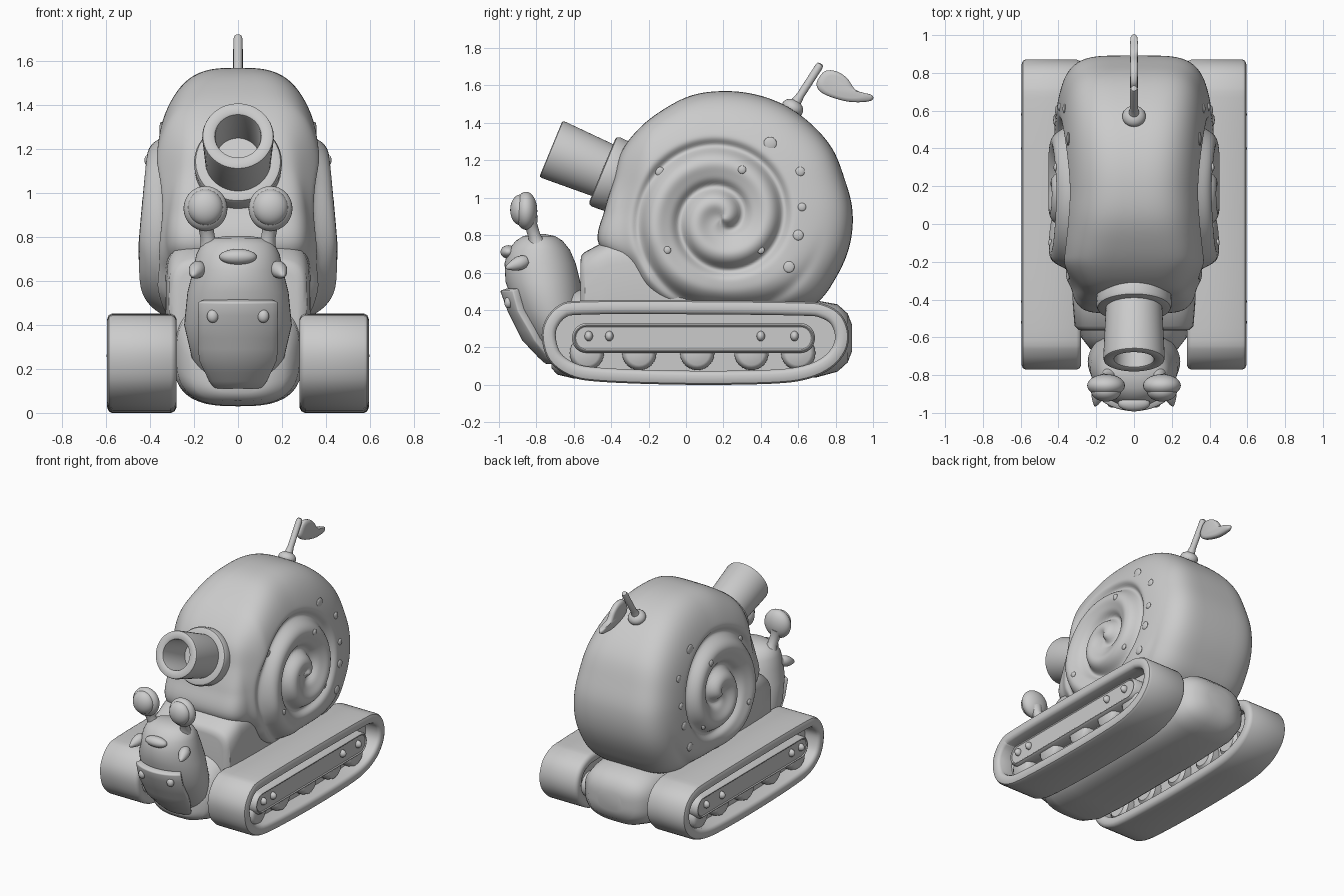
import bpy, bmesh
from math import sin, cos, pi, exp, sqrt, atan2, hypot, radians
from mathutils import Vector, Matrix

if "Cube" in bpy.data.objects:
    bpy.data.objects.remove(bpy.data.objects["Cube"])


# ---------- helpers ----------
def finish(name, bm, mirror=False, angle=40):
    bmesh.ops.recalc_face_normals(bm, faces=bm.faces)
    me = bpy.data.meshes.new(name)
    bm.to_mesh(me)
    bm.free()
    me.shade_smooth()
    me.set_sharp_from_angle(angle=radians(angle))
    ob = bpy.data.objects.new(name, me)
    bpy.context.collection.objects.link(ob)
    if mirror:
        ob.modifiers.new("mirror", 'MIRROR').use_clip = True
    return ob


def loft(name, loops, closed=True, cap_start=True, cap_end=True, **kw):
    bm = bmesh.new()
    rows = [[bm.verts.new(p) for p in loop] for loop in loops]
    n = len(rows[0])
    for a, b in zip(rows, rows[1:]):
        for i in range(n if closed else n - 1):
            j = (i + 1) % n
            bm.faces.new((a[i], a[j], b[j], b[i]))
    if closed and cap_start:
        bm.faces.new(rows[0])
    if closed and cap_end:
        bm.faces.new(rows[-1])
    return finish(name, bm, **kw)


def ball(name, centre, radii, tilt=0, **kw):
    bm = bmesh.new()
    bmesh.ops.create_uvsphere(bm, u_segments=28, v_segments=16, radius=1)
    m = Matrix.Translation(centre) @ Matrix.Rotation(tilt, 4, 'X') @ Matrix.Diagonal((*radii, 1))
    bmesh.ops.transform(bm, matrix=m, verts=bm.verts)
    return finish(name, bm, **kw)


def turned(name, start, axis, profile, n=40, **kw):
    """Surface turned about an axis; profile = (distance, radius)."""
    axis = Vector(axis).normalized()
    u = axis.orthogonal().normalized()
    v = axis.cross(u)
    loops = [[Vector(start) + axis * d + (u * cos(2 * pi * i / n) + v * sin(2 * pi * i / n)) * r
              for i in range(n)] for d, r in profile]
    return loft(name, loops, **kw)


def spline(pts, n):
    """Closed Catmull-Rom through numbers or vectors."""
    out, k = [], len(pts)
    for i in range(k):
        a, b, c, d = (pts[(i + j) % k] for j in (-1, 0, 1, 2))
        for s in range(n):
            t = s / n
            out.append(0.5 * (b * 2 + (c - a) * t + (a * 2 - b * 5 + c * 4 - d) * t * t
                              + (b * 3 - a - c * 3 + d) * t ** 3))
    return out


def step(a, b, x):
    t = min(1, max(0, (x - a) / (b - a)))
    return t * t * (3 - 2 * t)


# ---------- shell: rounded disc with a carved spiral on each side ----------
CY, CZ = 0.2, 0.93
RADII = spline([.69, .67, .67, .66, .653, .645, .64, .64, .63, .63, .63, .61, .637, .69, .60, .60,
                .60, .58, .56, .58, .64, .70, .70, .70], 8)
NA = len(RADII)


def spiral_relief(y, z):
    """Groove with a raised whorl on its inner side, along r = 0.11 + 0.22 * turns."""
    y, z = y - 0.19, z - 0.89
    r, turn = hypot(y, z), (atan2(z, y) / (2 * pi)) % 1
    h = 0
    for m in range(-1, 4):
        end = m + turn
        d = r - 0.11 - 0.22 * end
        k = step(-0.4, 0, end) * (1 - step(1.65, 2.0, end))
        h += k * (0.034 * exp(-((d + 0.09) / 0.06) ** 2) - 0.045 * exp(-(d / 0.032) ** 2))
    return h


def shell_point(a, s):
    rim = RADII[round(a / (2 * pi) * NA) % NA]
    y, z = CY + rim * s * cos(a), CZ + rim * s * sin(a)
    n = 3.2 + (3.5 if cos(a) < 0 else 1.5) * cos(a) ** 2
    width = 0.405 * (1 + 0.22 * (CZ - z)) * (1 - 0.17 * step(-0.18, -0.36, y))
    x = width * max(0, 1 - s ** n) ** (1 / n)
    return Vector((x + (1 - s ** 8) * spiral_relief(y, z), y, z))


M = 72
levels = [1 - (1 - max(j, 0.2) / M) ** 1.6 for j in range(M + 1)]
loft("shell", [[shell_point(2 * pi * i / NA, s) for i in range(NA)] for s in levels],
     cap_end=False, mirror=True, angle=70)

# bumps on the whorls
for y, z, r in ((.45, 1.29, .035), (.61, 1.14, .025), (.62, .95, .022), (.6, .8, .028), (.55, .63, .03),
                (.3, 1.15, .022), (-.14, 1.14, .025), (.4, .72, .02), (-.1, .72, .02)):
    a = atan2(z - CZ, y - CY) % (2 * pi)
    s = hypot(y - CY, z - CZ) / RADII[round(a / (2 * pi) * NA) % NA]
    ball("shell_bump", shell_point(a, s), (.01, r, r), mirror=True)


# ---------- hull and shoulders ----------
def section(y, w, z0, z1, p=0.7, n=48):
    def pw(c):
        return abs(c) ** p * (1 if c > 0 else -1)
    return [(w * pw(cos(2 * pi * i / n)), y, (z0 + z1) / 2 + (z1 - z0) / 2 * pw(sin(2 * pi * i / n)))
            for i in range(n)]


loft("hull", [section(*q) for q in (
    (-.72, .10, .09, .20), (-.69, .21, .055, .32), (-.6, .28, .033, .5), (-.4, .3, .03, .55),
    (.3, .295, .03, .5), (.7, .28, .04, .45), (.81, .255, .07, .43), (.865, .19, .12, .38),
    (.888, .1, .18, .32))], angle=60)
loft("shoulders", [section(*q, p=0.42) for q in (
    (-.565, .27, .32, .66), (-.56, .295, .3, .69), (-.54, .315, .3, .71), (-.42, .325, .3, .775),
    (-.25, .33, .3, .8), (.0, .33, .3, .7))])

# ---------- head: stacked ovals (z, centre y, half depth, half width) ----------
HEAD = [(.10, -.60, .08, .10), (.15, -.62, .12, .15), (.25, -.68, .155, .21), (.4, -.73, .18, .245),
        (.55, -.765, .2, .23), (.65, -.78, .19, .205), (.72, -.785, .165, .19), (.77, -.785, .125, .165),
        (.795, -.785, .085, .12), (.806, -.785, .03, .045)]
loft("head", [[(w * cos(2 * pi * i / 48), y + d * sin(2 * pi * i / 48), z) for i in range(48)]
              for z, y, d, w in HEAD], angle=70)


def head_at(z):
    for a, b in zip(HEAD, HEAD[1:]):
        if z <= b[0]:
            t = (z - a[0]) / (b[0] - a[0])
            return [p + (q - p) * t for p, q in zip(a, b)]


# chest plate follows the front of the head
rows = []
for z in (.125, .16, .2, .25, .3, .35, .4, .45, .51):
    _, y, d, w = head_at(z)
    half = min(.172, .8 * w)
    rows.append([(half * t, y - .022 - d * sqrt(1 - (half * t / w) ** 2), z)
                 for t in [i / 6 - 1 for i in range(13)]])
plate = loft("chest_plate", rows, closed=False)
mod = plate.modifiers.new("thickness", 'SOLIDIFY')
mod.thickness, mod.offset = 0.045, 0
bev = plate.modifiers.new("bevel", 'BEVEL')
bev.width, bev.segments = 0.008, 2

# face details
ball("plate_rivet", (.115, -.95, .44), (.026, .022, .03), mirror=True)
ball("mouth", (0, -.95, .71), (.085, .042, .036))
turned("feeler", (.175, -.85, .665), (.03, -.11, -.04),
       [(0, .025), (.02, .036), (.05, .038), (.08, .03), (.11, .016), (.125, .005)], n=20, mirror=True, angle=60)
turned("eye_stalk", (.125, -.79, .73), (.03, -.05, .16),
       [(0, .06), (.03, .042), (.07, .033), (.13, .034), (.17, .05)], n=20, mirror=True, angle=60)
ball("eye", (.148, -.855, .93), (.1, .06, .102), mirror=True)
ball("eye_lens", (.148, -.885, .935), (.08, .055, .082), mirror=True)

# ---------- cannon ----------
AXIS = (0, -.92, .38)
turned("cannon_collar", (0, -.30, 1.085), AXIS,
       [(0, .19), (.08, .197), (.14, .2), (.155, .193), (.16, .18), (.16, .14)], n=48)
turned("cannon_barrel", (0, -.36, 1.112), AXIS,
       [(0, .145), (.1, .15), (.375, .163), (.388, .16), (.392, .153), (.392, .115), (.386, .106),
        (.375, .103), (.12, .1)], n=48)

# ---------- stem and leaf flag ----------
ball("stem_base", (0, .57, 1.48), (.062, .06, .045), tilt=-.5)
turned("stem", (0, .575, 1.49), (0, .145, .225),
       [(0, .036), (.03, .027), (.07, .021), (.25, .021), (.265, .017), (.27, .008)], n=20)
LEAF = spline([Vector(p) for p in ((.70, 1.62), (.74, 1.675), (.80, 1.677), (.86, 1.64), (.91, 1.575),
                                   (.995, 1.548), (.985, 1.517), (.88, 1.512), (.77, 1.54), (.71, 1.575))], 5)
mid = Vector((.82, 1.59))
loft("leaf_flag", [[(x, *(mid + (p - mid) * f)) for p in LEAF] for x, f in
                   ((-.022, .7), (-.018, .92), (-.008, 1), (.008, 1), (.018, .92), (.022, .7))], angle=60)

# ---------- tracks ----------
BELT = spline([Vector(p) for p in (
    (-.55, .45), (-.68, .425), (-.755, .34), (-.77, .24), (-.73, .125), (-.62, .045), (-.45, .015),
    (0, 0), (.45, .005), (.65, .03), (.78, .09), (.855, .18), (.87, .28), (.83, .375), (.74, .43),
    (.6, .445), (0, .452))], 4)


def belt_loop(x, inset):
    out = []
    for i, p in enumerate(BELT):
        t = (BELT[(i + 1) % len(BELT)] - BELT[i - 1]).normalized()
        q = p + Vector((-t.y, t.x)) * inset
        out.append((x, q.x, q.y))
    return out


loft("track_belt", [belt_loop(*q) for q in (
    (.48, .075), (.575, .075), (.59, .065), (.595, .05), (.595, .025), (.588, .008), (.572, 0),
    (.305, 0), (.288, .008), (.28, .025), (.28, .05), (.287, .065), (.3, .075), (.37, .075))],
    mirror=True)


def stadium(x, inset, y0=-.61, y1=.69, z0=.17, z1=.33, n=12):
    r = (z1 - z0) / 2
    pts = []
    for cy, a0 in ((y1 - r, -pi / 2), (y0 + r, pi / 2)):
        pts += [(x, cy + (r - inset) * cos(a0 + pi * i / n), (z0 + z1) / 2 + (r - inset) * sin(a0 + pi * i / n))
                for i in range(n + 1)]
    return pts


loft("track_rail", [stadium(*q) for q in ((.45, 0), (.56, 0), (.572, .01), (.572, .014), (.566, .02))],
     mirror=True)
for y in (-.53, -.25, .06, .35, .6):
    turned("road_wheel", (.3, y, .17), (1, 0, 0),
           [(0, .07), (.02, .092), (.21, .092), (.24, .08), (.25, .065)], n=24, mirror=True)
for y in (-.52, -.41, .4, .58):
    ball("rail_rivet", (.568, y, .26), (.03, .022, .027), mirror=True)
